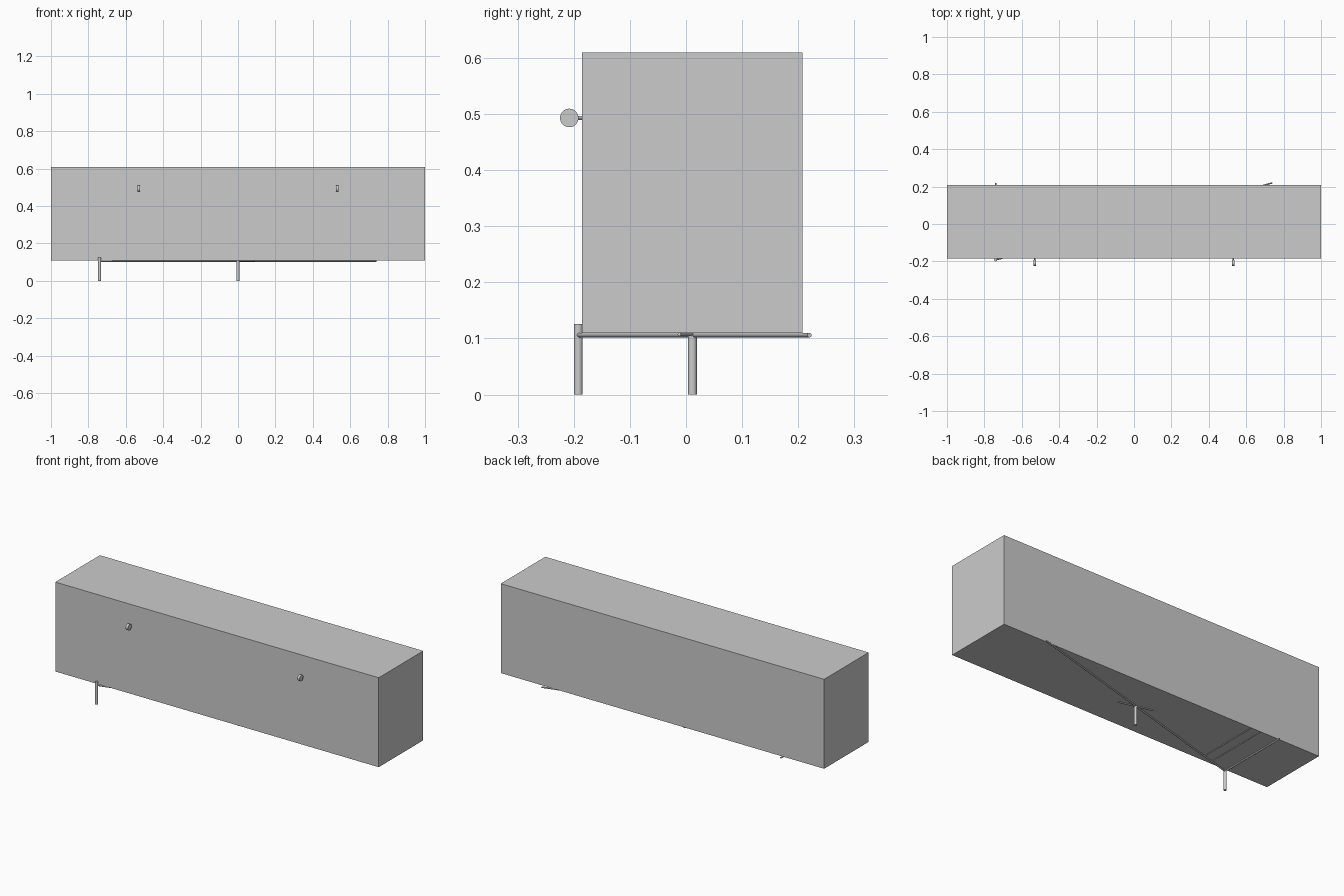
import bpy
from mathutils import Vector

if "Cube" in bpy.data.objects:
    bpy.data.objects.remove(bpy.data.objects["Cube"])


def rod(name, start, end, radius, sides=20):
    """Capped cylinder running between two points."""
    a, b = Vector(start), Vector(end)
    d = b - a
    bpy.ops.mesh.primitive_cylinder_add(vertices=sides, radius=radius,
                                        depth=d.length, location=(a + b) / 2)
    ob = bpy.context.object
    ob.name = name
    ob.rotation_euler = d.to_track_quat('Z', 'Y').to_euler()
    bpy.ops.object.shade_smooth_by_angle()
    return ob


# Cabinet body
bpy.ops.mesh.primitive_cube_add(size=1, location=(0, 0.0115, 0.36))
body = bpy.context.object
body.name = "cabinet_body"
body.scale = (2, 0.393, 0.5)

# Disc knobs with short stems
for side, sx in (("left", -1), ("right", 1)):
    x = sx * 0.531
    rod(side + "_knob", (x - 0.007, -0.208, 0.493), (x + 0.007, -0.208, 0.493), 0.0165, 32)
    rod(side + "_knob_stem", (x, -0.195, 0.493), (x, -0.183, 0.493), 0.0035, 12)

# Legs
rod("corner_leg", (-0.74, -0.192, 0), (-0.74, -0.192, 0.126), 0.0078)
rod("centre_leg", (0, 0.0115, 0), (0, 0.0115, 0.108), 0.0078)

# Underside frame: diagonal rail, end rail and the short crossing piece
z = 0.106
rod("diagonal_rail", (-0.74, -0.192, z), (0.74, 0.22, z), 0.004)
rod("end_rail", (-0.74, -0.192, z), (-0.74, 0.22, z), 0.004)
rod("cross_rail", (-0.09, 0.034, 0.107), (0.09, -0.012, 0.107), 0.003)

# Thin slats between the diagonal rail and the back edge
for i, x in enumerate((-0.57, -0.63)):
    y = -0.192 + (x + 0.74) * 0.412 / 1.48
    rod(f"slat_{i + 1}", (x, y, 0.1085), (x, 0.2, 0.1085), 0.0025, 12)
